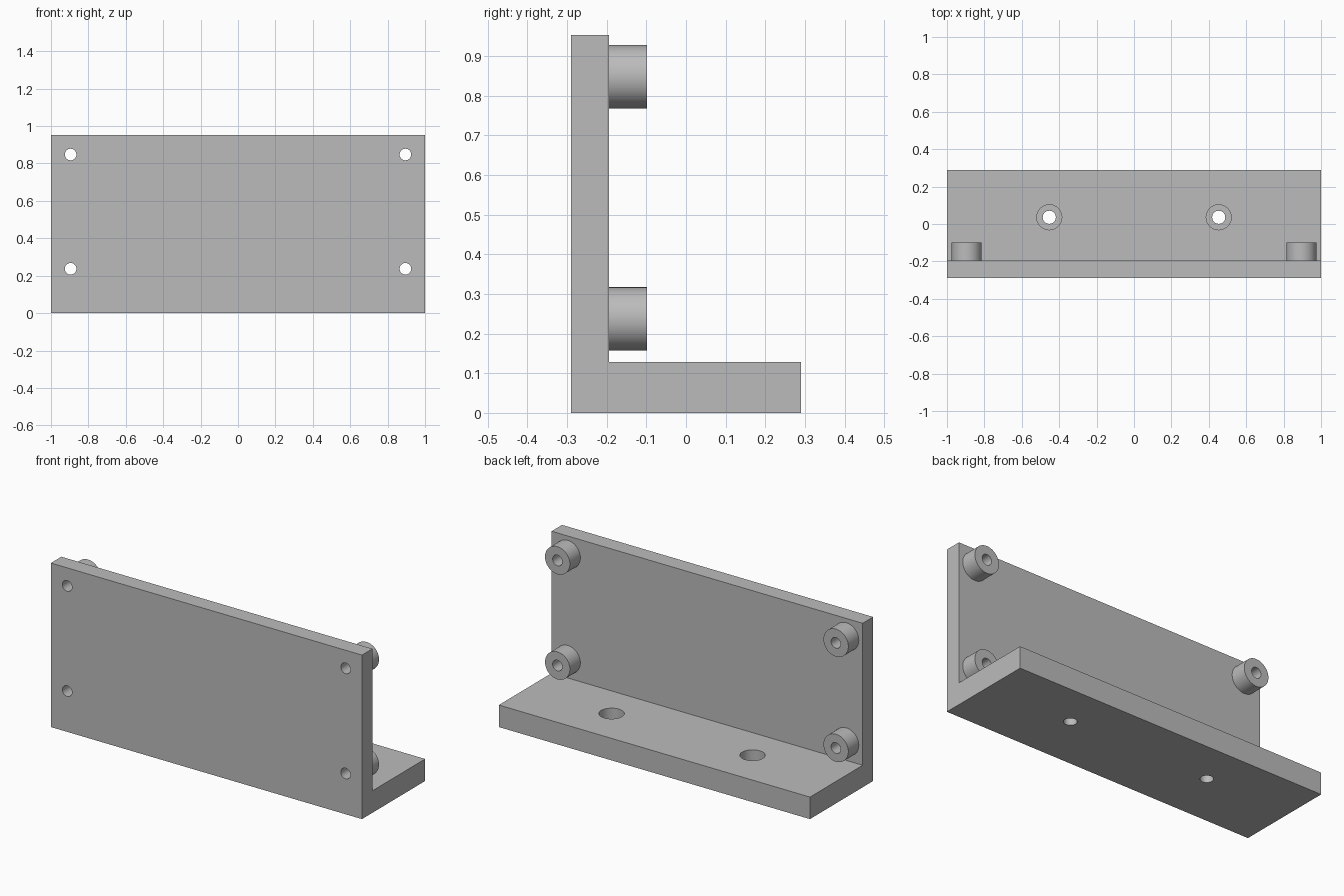
import bpy, bmesh, math
from mathutils import Matrix

if "Cube" in bpy.data.objects:
    bpy.data.objects.remove(bpy.data.objects["Cube"], do_unlink=True)

grey = bpy.data.materials.new("plain grey")
grey.use_nodes = True
colour = (0.5, 0.5, 0.5, 1)
grey.diffuse_color = colour
grey.node_tree.nodes["Principled BSDF"].inputs["Base Color"].default_value = colour

HALF_DEPTH, HEIGHT = 0.29, 0.953
PLATE_BACK, BASE_TOP = -0.194, 0.128
POST_X, POST_Z, POST_R, POST_END = 0.895, (0.237, 0.848), 0.08, -0.098
SCREW_R = 0.031
MOUNT_X, MOUNT_Y, MOUNT_R, BORE_R = 0.453, 0.036, 0.035, 0.067
BORE_FLOOR = 0.045
SIDES = 48


def make_object(name, bm):
    bmesh.ops.recalc_face_normals(bm, faces=bm.faces)
    mesh = bpy.data.meshes.new(name)
    bm.to_mesh(mesh)
    bm.free()
    mesh.materials.append(grey)
    obj = bpy.data.objects.new(name, mesh)
    bpy.context.collection.objects.link(obj)
    return obj


def smooth(obj):
    bpy.ops.object.select_all(action='DESELECT')
    obj.select_set(True)
    bpy.context.view_layer.objects.active = obj
    bpy.ops.object.shade_smooth_by_angle(angle=math.radians(30))


def rod(bm, radius, start, end):
    """Closed cylinder between two points that share the y or z axis."""
    along_y = start[1] != end[1]
    centre = [(a + b) / 2 for a, b in zip(start, end)]
    length = sum(abs(a - b) for a, b in zip(start, end))
    turn = Matrix.Rotation(math.pi / 2 if along_y else 0, 4, 'X')
    bmesh.ops.create_cone(bm, cap_ends=True, segments=SIDES, radius1=radius,
                          radius2=radius, depth=length,
                          matrix=Matrix.Translation(centre) @ turn)


def cut(obj, cutter):
    """Subtract the cutter, bake the result and discard the cutter."""
    cutter.hide_render = True
    mod = obj.modifiers.new("holes", 'BOOLEAN')
    mod.operation, mod.solver, mod.object = 'DIFFERENCE', 'EXACT', cutter
    bpy.context.view_layer.objects.active = obj
    bpy.ops.object.modifier_apply(modifier=mod.name)
    bpy.data.objects.remove(cutter, do_unlink=True)


# L-shaped bracket: upright plate and base from one extruded profile
bm = bmesh.new()
profile = [(-HALF_DEPTH, 0), (HALF_DEPTH, 0), (HALF_DEPTH, BASE_TOP),
           (PLATE_BACK, BASE_TOP), (PLATE_BACK, HEIGHT), (-HALF_DEPTH, HEIGHT)]
face = bm.faces.new([bm.verts.new((-1, y, z)) for y, z in profile])
extruded = bmesh.ops.extrude_face_region(bm, geom=[face])["geom"]
bmesh.ops.translate(bm, vec=(2, 0, 0),
                    verts=[v for v in extruded if isinstance(v, bmesh.types.BMVert)])
bracket = make_object("angle_bracket", bm)

# Screw holes through the plate
bm = bmesh.new()
for x in (-POST_X, POST_X):
    for z in POST_Z:
        rod(bm, SCREW_R, (x, -0.4, z), (x, 0, z))
cut(bracket, make_object("screw_hole_cutter", bm))

# Mounting holes through the base, then their counterbores
for label, radius, bottom in (("mounting_hole", MOUNT_R, -0.1),
                              ("counterbore", BORE_R, BORE_FLOOR)):
    bm = bmesh.new()
    for x in (-MOUNT_X, MOUNT_X):
        rod(bm, radius, (x, MOUNT_Y, bottom), (x, MOUNT_Y, 0.2))
    cut(bracket, make_object(label + "_cutter", bm))
smooth(bracket)

# Hollow standoffs behind each screw hole
for side, x in (("right", -POST_X), ("left", POST_X)):
    for level, z in zip(("lower", "upper"), POST_Z):
        bm = bmesh.new()
        rod(bm, POST_R, (x, PLATE_BACK, z), (x, POST_END, z))
        post = make_object(f"{level}_{side}_standoff", bm)
        bm = bmesh.new()
        rod(bm, SCREW_R, (x, -0.4, z), (x, 0, z))
        cut(post, make_object("standoff_hole_cutter", bm))
        smooth(post)
